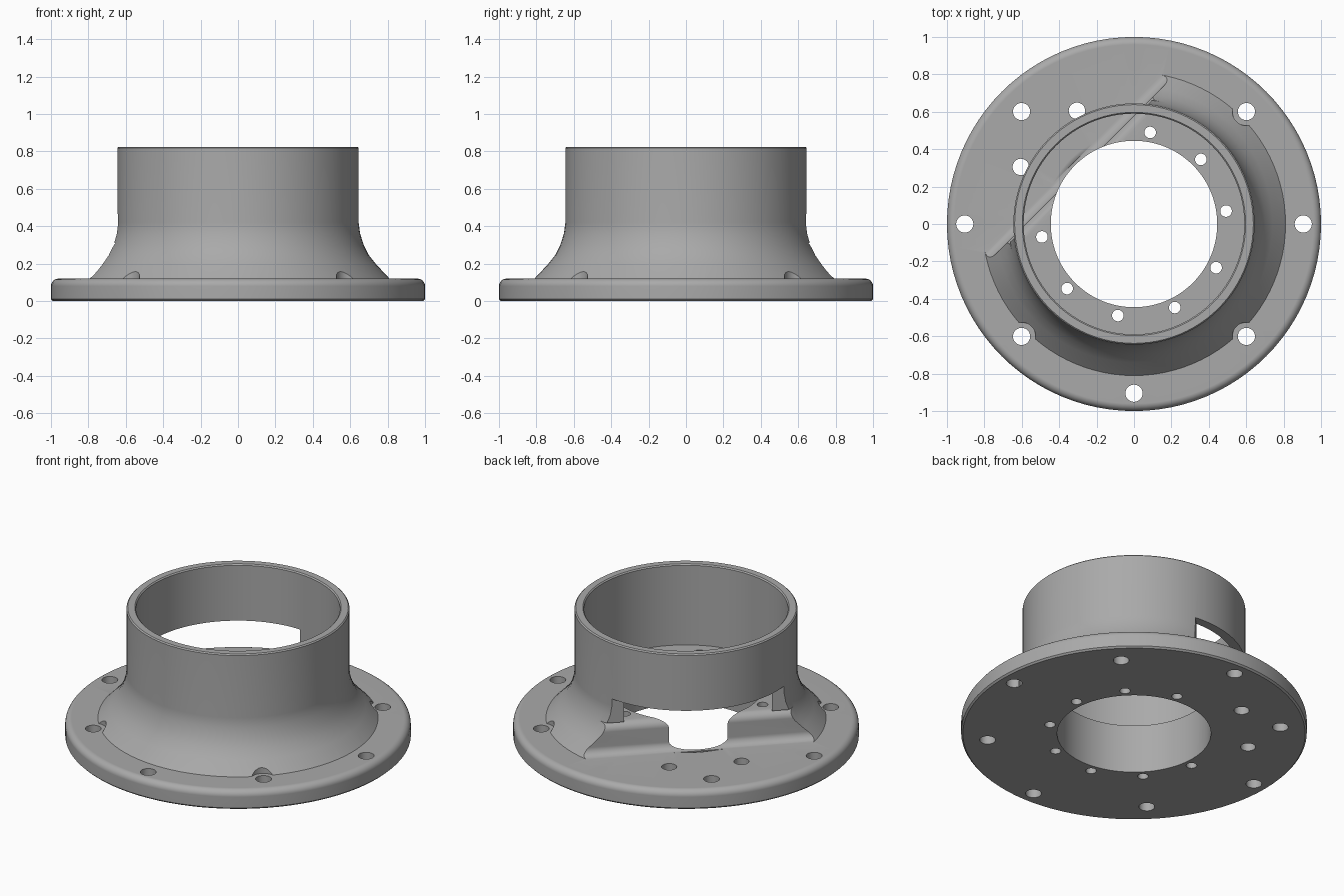
import bpy
from math import sin, cos, pi, radians, sqrt
from mathutils import Matrix, Vector

SEG = 96
WINDOW_DIR = radians(135)

if "Cube" in bpy.data.objects:
    bpy.data.objects.remove(bpy.data.objects["Cube"], do_unlink=True)

metal = bpy.data.materials.new("grey_metal")
metal.use_nodes = True
GREY = (0.40, 0.40, 0.40, 1)
metal.diffuse_color = GREY
metal.node_tree.nodes["Principled BSDF"].inputs["Base Color"].default_value = GREY


def make(name, verts, faces):
    mesh = bpy.data.meshes.new(name)
    mesh.from_pydata(verts, [], faces)
    mesh.materials.append(metal)
    obj = bpy.data.objects.new(name, mesh)
    bpy.context.collection.objects.link(obj)
    return obj


def arc(cx, cz, r, start, end, steps=6):
    angles = [radians(start + (end - start) * i / steps) for i in range(steps + 1)]
    return [(cx + r * cos(a), cz + r * sin(a)) for a in angles]


def lathe(name, profile):
    """Closed counter-clockwise (radius, z) profile spun around z."""
    n = len(profile)
    verts = [(r * cos(2 * pi * s / SEG), r * sin(2 * pi * s / SEG), z)
             for s in range(SEG) for r, z in profile]
    faces = []
    for s in range(SEG):
        t = (s + 1) % SEG
        for i in range(n):
            j = (i + 1) % n
            faces.append((s * n + i, t * n + i, t * n + j, s * n + j))
    return make(name, verts, faces)


def extrude(name, profile, half_width, angle):
    """Counter-clockwise (distance, z) profile swept sideways, turned to angle."""
    n = len(profile)
    turn = Matrix.Rotation(angle, 3, "Z")
    verts = [turn @ Vector((d, w, z)) for w in (-half_width, half_width) for d, z in profile]
    faces = [tuple(range(n)), tuple(reversed(range(n, 2 * n)))]
    faces += [(i, i + n, (i + 1) % n + n, (i + 1) % n) for i in range(n)]
    return make(name, verts, faces)


def drill(x, y, r, z0, z1, sides=32):
    """Cylinder for cutting a hole."""
    ring = [(x + r * cos(2 * pi * i / sides), y + r * sin(2 * pi * i / sides))
            for i in range(sides)]
    verts = [(a, b, z) for z in (z0, z1) for a, b in ring]
    faces = [tuple(reversed(range(sides))), tuple(range(sides, 2 * sides))]
    faces += [(i, (i + 1) % sides, (i + 1) % sides + sides, i + sides) for i in range(sides)]
    return make("hole_cutter", verts, faces)


def boolean(obj, tool, operation):
    mod = obj.modifiers.new("cut", "BOOLEAN")
    mod.operation, mod.object, mod.solver = operation, tool, "EXACT"
    bpy.context.view_layer.objects.active = obj
    bpy.ops.object.modifier_apply(modifier=mod.name)
    bpy.data.objects.remove(tool, do_unlink=True)


# Round base flange with softened edges
flange = lathe("flanged_housing",
               [(0.445, 0), (0.99, 0), (1, 0.01)]
               + arc(0.96, 0.08, 0.04, 0, 90)
               + arc(0.485, 0.08, 0.04, 90, 180))

# Flared collar with an inner ledge
collar = lathe("collar",
               [(0.445, 0.04), (0.80, 0.04), (0.815, 0.115), (0.74, 0.195), (0.70, 0.245),
                (0.672, 0.30), (0.653, 0.36), (0.645, 0.42), (0.645, 0.818), (0.638, 0.825),
                (0.597, 0.825), (0.59, 0.818), (0.59, 0.31), (0.445, 0.31)])

# Side window through the collar, with rounded lower steps
window = extrude("window_cutter",
                 [(0.46, -0.1), (1.5, -0.1), (1.5, 0.465), (0.40, 0.465), (0.40, 0.312)]
                 + arc(0.36, 0.26, 0.05, 90, 0)
                 + arc(0.46, 0.17, 0.05, 180, 270), 1.2, WINDOW_DIR)
boolean(collar, window, "DIFFERENCE")
boolean(flange, collar, "UNION")

# Outer bolt holes, with spot faces where they meet the flare
for k in range(8):
    a = k * pi / 4
    r = 0.85 if k % 2 else 0.905
    x, y = r * cos(a), r * sin(a)
    if k in (1, 5, 7):
        boolean(flange, drill(x, y, 0.075, 0.12, 0.3), "DIFFERENCE")
    boolean(flange, drill(x, y, 0.046, -0.1, 0.3), "DIFFERENCE")

# Ledge bolt holes, and the two moved outward in the window
for k in range(8):
    a = radians(80 - 36 * k)
    boolean(flange, drill(0.497 * cos(a), 0.497 * sin(a), 0.031, -0.1, 0.4), "DIFFERENCE")
for x, y in ((-0.305, 0.605), (-0.605, 0.305)):
    boolean(flange, drill(x, y, 0.044, -0.1, 0.3), "DIFFERENCE")

# Smooth shading with crisp edges
bpy.ops.object.select_all(action="DESELECT")
flange.select_set(True)
bpy.context.view_layer.objects.active = flange
bpy.ops.object.shade_smooth_by_angle(angle=radians(30))
weighted = flange.modifiers.new("weighted_normals", "WEIGHTED_NORMAL")
weighted.keep_sharp = True
